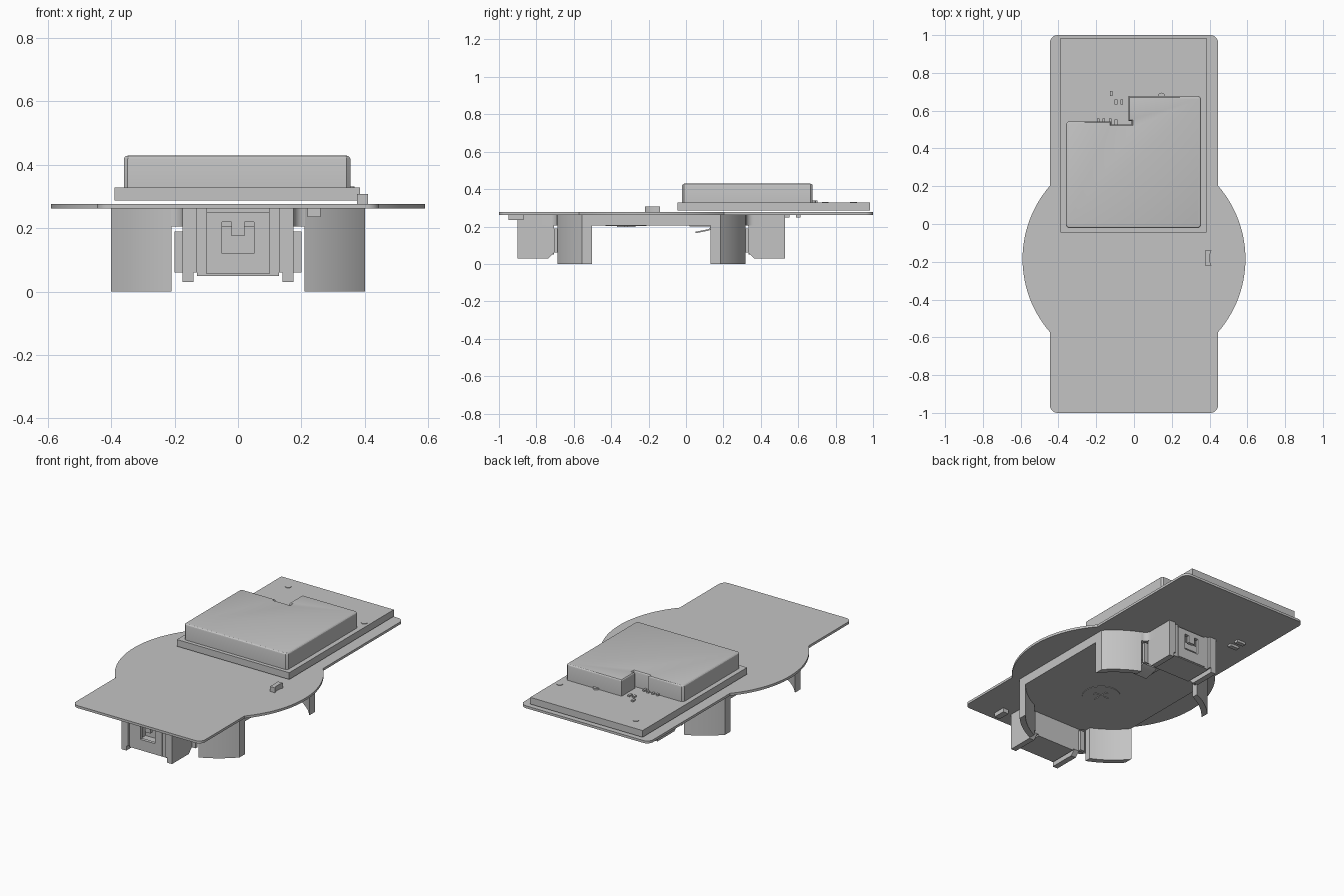
import bpy, bmesh, math

if "Cube" in bpy.data.objects:
    bpy.data.objects.remove(bpy.data.objects["Cube"])

grey = bpy.data.materials.new("plain_grey")
grey.diffuse_color = (0.55, 0.55, 0.55, 1)
grey.use_nodes = True
grey.node_tree.nodes["Principled BSDF"].inputs["Base Color"].default_value = grey.diffuse_color
CY = -0.185  # centre of the round bulge and the cell holder


def finish(name, bm, smooth=True):
    bmesh.ops.recalc_face_normals(bm, faces=bm.faces)
    me = bpy.data.meshes.new(name)
    bm.to_mesh(me)
    bm.free()
    me.materials.append(grey)
    ob = bpy.data.objects.new(name, me)
    bpy.context.collection.objects.link(ob)
    if smooth:
        bpy.context.view_layer.objects.active = ob
        ob.select_set(True)
        bpy.ops.object.shade_smooth_by_angle(angle=math.radians(25))
        ob.select_set(False)
    return ob


def prism(name, pts, a, b, axis='z', top_bevel=0):
    """Extrude an outline from a to b along z, or a y-z outline along x."""
    bm = bmesh.new()
    place = (lambda p, h: (p[0], p[1], h)) if axis == 'z' else (lambda p, h: (h, p[0], p[1]))
    f = bm.faces.new([bm.verts.new(place(p, a)) for p in pts])
    ext = bmesh.ops.extrude_face_region(bm, geom=[f])['geom']
    for v in ext:
        if isinstance(v, bmesh.types.BMVert):
            if axis == 'z':
                v.co.z = b
            else:
                v.co.x = b
    if top_bevel:
        rim = [e for e in bm.edges if all(v.co.z > b - 1e-5 for v in e.verts)]
        bmesh.ops.bevel(bm, geom=rim, offset=top_bevel, segments=3, profile=0.5, affect='EDGES')
    return finish(name, bm)


def box(name, x0, x1, y0, y1, z0, z1):
    return prism(name, [(x0, y0), (x1, y0), (x1, y1), (x0, y1)], z0, z1)


def arc(cx, cy, r, a0, a1, n):
    return [(cx + r * math.cos(math.radians(a0 + (a1 - a0) * i / n)),
             cy + r * math.sin(math.radians(a0 + (a1 - a0) * i / n))) for i in range(n + 1)]


def mirror_y(pts):
    return [(x, 2 * CY - y) for x, y in pts]


# circuit board: rounded rectangle with a round bulge
W, R, C = 0.445, 0.59, 0.04
t = math.degrees(math.acos(W / R))
half = (arc(W - C, -1 + C, C, -90, 0, 6) + arc(0, CY, R, -t, t, 28) + arc(W - C, 1 - C, C, 0, 90, 6))
prism("circuit_board", half + [(-x, y) for x, y in reversed(half)], 0.262, 0.277)

# radio module and its shield can
box("module_board", -0.39, 0.385, -0.045, 0.985, 0.287, 0.329)
c = 0.012
can = [(-0.36 + c, -0.022), (0.355 - c, -0.022), (0.355, -0.022 + c), (0.355, 0.677 - c),
       (0.355 - c, 0.677), (-0.03, 0.677), (-0.03, 0.545), (-0.012, 0.545), (-0.012, 0.528),
       (-0.12, 0.528), (-0.12, 0.543), (-0.36 + c, 0.543), (-0.36, 0.543 - c), (-0.36, -0.022 + c)]
prism("shield_can", can, 0.329, 0.429, top_bevel=0.012)
for x, y in ((-0.28, 0.895), (0.35, 0.745)):
    prism("module_mark", arc(x, y, 0.018, 0, 345, 23), 0.329, 0.332)
prism("can_tab", arc(0.145, 0.675, 0.02, 0, 180, 8), 0.329, 0.338)
for x, y in ((-0.19, 0.545), (-0.16, 0.545), (-0.125, 0.545), (-0.095, 0.54),
             (-0.095, 0.645), (-0.065, 0.645), (-0.12, 0.69)):
    box("module_chip", x - 0.007, x + 0.007, y - 0.013, y + 0.013, 0.329, 0.338)

# small parts on the board
notch = [(0.375, -0.22), (0.41, -0.22), (0.402, -0.2), (0.402, -0.16), (0.41, -0.14), (0.375, -0.14)]
prism("side_part", notch, 0.277, 0.308)
box("under_part", 0.22, 0.26, -0.95, -0.87, 0.236, 0.262)
for y in (0.54, 0.6):
    box("under_chip", -0.33, -0.27, y - 0.013, y + 0.013, 0.247, 0.262)

# holder floor: flat sides, round shoulders, curved necks to the end clips
ro, ri = 0.545, 0.51
a0 = math.degrees(math.acos(0.40 / ro))
a1 = math.degrees(math.acos(0.21 / ro))
shoulder = arc(0, CY, ro, a0, a1, 10)
neck = arc(0.215, CY + 0.545, 0.04, -95, -180, 6)
quarter = shoulder + neck + [(0.175, CY + 0.60)]
right = list(reversed(mirror_y(quarter))) + quarter
prism("holder_floor", right + [(-x, y) for x, y in reversed(right)], 0.205, 0.262)

# contact pads and spring under the floor
prism("contact_pad", arc(-0.02, -0.32, 0.11, 0, 350, 35), 0.202, 0.205)
for w, h in ((0.05, 0.008), (0.008, 0.05)):
    box("pad_mark", -0.02 - w, -0.02 + w, -0.32 - h, -0.32 + h, 0.198, 0.202)
box("spring_base", -0.08, 0.08, 0.02, 0.15, 0.199, 0.205)
prism("spring_finger", [(0.145, 0.19), (0.145, 0.2), (0.135, 0.2), (0.12, 0.186), (0.05, 0.172),
                        (0.05, 0.164), (0.12, 0.178)], -0.05, 0.05, axis='x')

# four curved corner posts
b0 = math.degrees(math.acos(0.40 / ri))
b1 = math.degrees(math.acos(0.21 / ri))
post = shoulder + arc(0, CY, ri, b1, b0, 10)
for sx in (1, -1):
    for flip in (False, True):
        pts = [(sx * x, y) for x, y in (mirror_y(post) if flip else post)]
        prism("corner_post", pts, 0.0, 0.215)

# end clips, the same at both ends
for s in (1, -1):
    def clip(name, x0, x1, d0, d1, z0, z1):
        ya, yb = sorted((CY + s * d0, CY + s * d1))
        return box(name, x0, x1, ya, yb, z0, z1)

    for sx in (1, -1):
        def side(name, xa, xb, *rest):
            return clip(name, *sorted((sx * xa, sx * xb)), *rest)

        # side wall with a tapered foot
        side("clip_wall", 0.13, 0.175, 0.52, 0.715, 0.06, 0.262)
        foot = [(CY + s * 0.55, 0.03), (CY + s * 0.715, 0.03),
                (CY + s * 0.715, 0.06), (CY + s * 0.52, 0.06)]
        prism("clip_foot", foot, sx * 0.14, sx * 0.175, axis='x')
        side("clip_cheek", 0.10, 0.13, 0.66, 0.70, 0.06, 0.262)
        side("contact_wing", 0.17, 0.20, 0.50, 0.52, 0.06, 0.19)
        side("panel_side", 0.05, 0.10, 0.685, 0.705, 0.055, 0.25)
    # metal contact panel with a hooked opening
    clip("panel_bottom", -0.05, 0.05, 0.685, 0.705, 0.055, 0.12)
    clip("panel_top", -0.05, 0.05, 0.685, 0.705, 0.22, 0.25)
    clip("panel_tongue", -0.02, 0.02, 0.685, 0.705, 0.175, 0.22)
    clip("contact_back", -0.13, 0.13, 0.52, 0.54, 0.06, 0.21)
    clip("contact_foot", -0.13, 0.13, 0.52, 0.70, 0.05, 0.06)
    clip("clip_roof", -0.13, 0.13, 0.56, 0.69, 0.245, 0.262)
